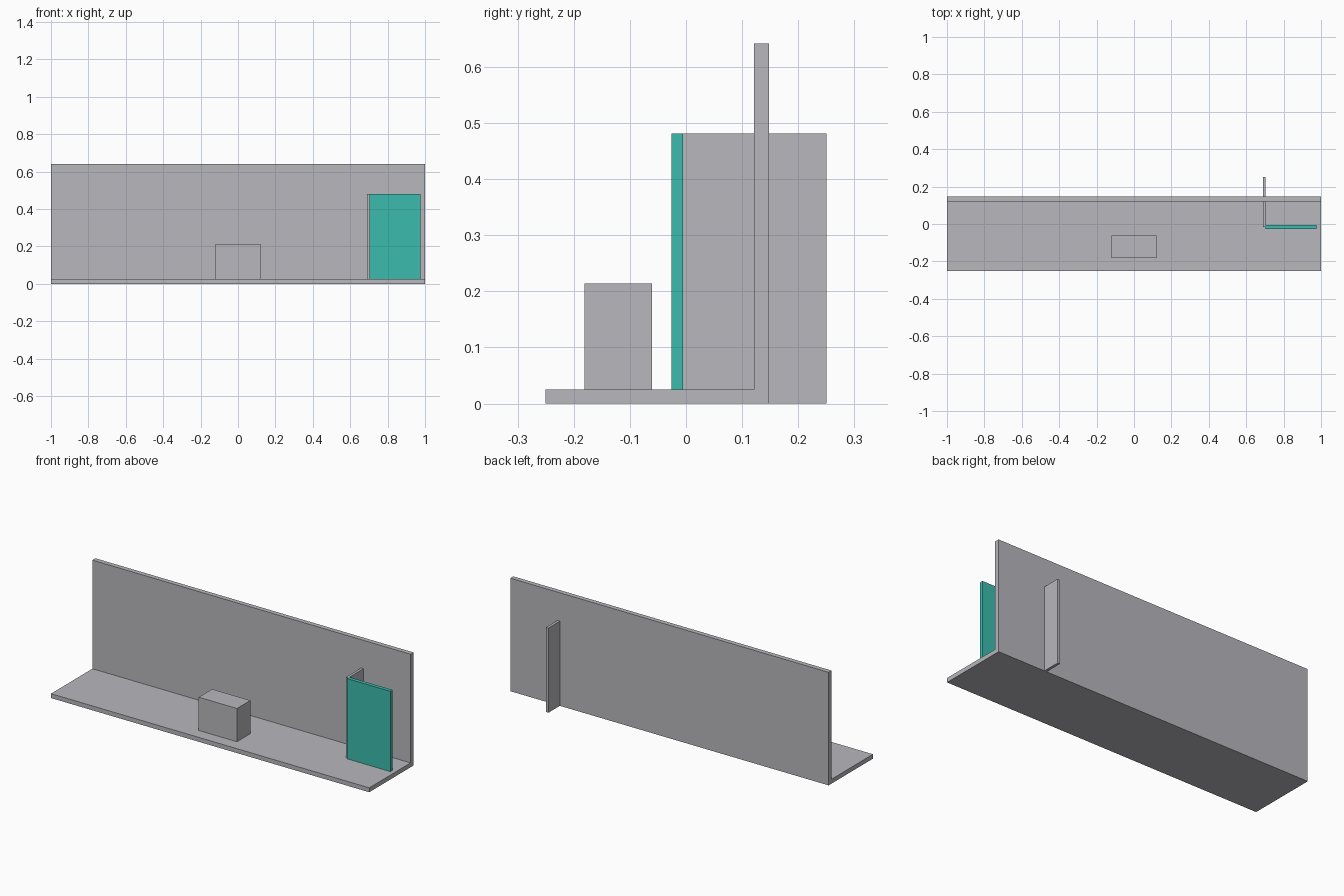
import bpy

if "Cube" in bpy.data.objects:
    bpy.data.objects.remove(bpy.data.objects["Cube"])


def material(name, rgb):
    mat = bpy.data.materials.new(name)
    mat.diffuse_color = (*rgb, 1)
    mat.use_nodes = True
    mat.node_tree.nodes["Principled BSDF"].inputs["Base Color"].default_value = mat.diffuse_color
    return mat


def block(name, lo, hi, mat):
    """Axis-aligned block between two opposite corners."""
    centre = [(a + b) / 2 for a, b in zip(lo, hi)]
    bpy.ops.mesh.primitive_cube_add(size=1, location=centre)
    obj = bpy.context.object
    obj.name = name
    obj.scale = [b - a for a, b in zip(lo, hi)]
    bpy.ops.object.transform_apply(location=False, rotation=False, scale=True)
    obj.data.materials.append(mat)
    return obj


grey = material("light grey", (0.48, 0.48, 0.51))
teal = material("teal", (0.045, 0.50, 0.42))

# Floor slab and the long wall behind it
block("floor", (-1, -0.25, 0), (1, 0.121, 0.025), grey)
block("back_wall", (-1, 0.121, 0), (1, 0.148, 0.642), grey)

# Block standing on the floor
block("counter", (-0.12, -0.181, 0.025), (0.12, -0.061, 0.214), grey)

# Divider that passes through the wall, with the door panel at its front
block("divider", (0.689, -0.016, 0), (0.704, 0.25, 0.481), grey)
block("door_panel", (0.704, -0.026, 0.001), (0.976, -0.005, 0.481), teal)
